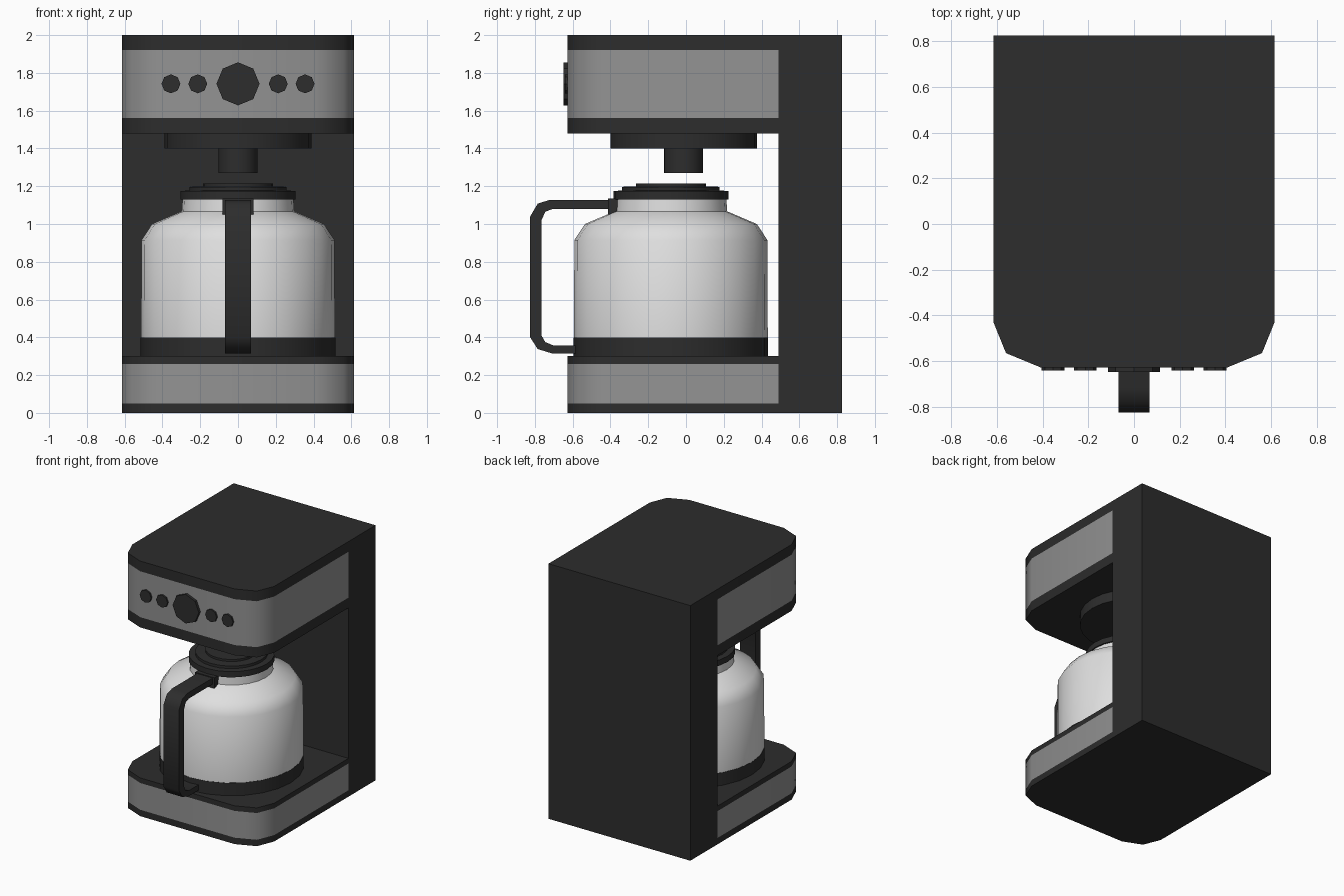
import bpy, bmesh, math
from mathutils import Matrix

if "Cube" in bpy.data.objects:
    bpy.data.objects.remove(bpy.data.objects["Cube"])


def material(name, v):
    m = bpy.data.materials.new(name)
    m.diffuse_color = (v, v, v, 1)
    m.use_nodes = True
    m.node_tree.nodes["Principled BSDF"].inputs["Base Color"].default_value = m.diffuse_color
    return m


DARK = material("black plastic", 0.026)
GREY = material("brushed grey metal", 0.29)
WHITE = material("white carafe", 0.74)


def finish(name, bm, mats, angle=None):
    bmesh.ops.recalc_face_normals(bm, faces=bm.faces)
    me = bpy.data.meshes.new(name)
    bm.to_mesh(me)
    bm.free()
    ob = bpy.data.objects.new(name, me)
    bpy.context.collection.objects.link(ob)
    for m in mats:
        me.materials.append(m)
    if angle:
        bpy.ops.object.select_all(action='DESELECT')
        ob.select_set(True)
        bpy.context.view_layer.objects.active = ob
        bpy.ops.object.shade_smooth_by_angle(angle=math.radians(angle))
    return ob


def box(name, x0, x1, y0, y1, z0, z1):
    bm = bmesh.new()
    bmesh.ops.create_cube(bm, size=1)
    for v in bm.verts:
        v.co = ((x0 + x1) / 2 + v.co.x * (x1 - x0),
                (y0 + y1) / 2 + v.co.y * (y1 - y0),
                (z0 + z1) / 2 + v.co.z * (z1 - z0))
    return finish(name, bm, [DARK])


def lathe(name, profile, cy, mat, n=24):
    bm = bmesh.new()
    rings = [[bm.verts.new((r * math.cos(2 * math.pi * i / n),
                            cy + r * math.sin(2 * math.pi * i / n), z))
              for i in range(n)] for r, z in profile]
    for a, b in zip(rings, rings[1:]):
        for i in range(n):
            bm.faces.new((a[i], a[(i + 1) % n], b[(i + 1) % n], b[i]))
    bm.faces.new(rings[0])
    bm.faces.new(rings[-1])
    return finish(name, bm, [mat], 40)


# Housing blocks: rounded front footprint stacked in height, middle layer grey
half = [(0.615, 0.49), (0.615, -0.43), (0.56, -0.565), (0.41, -0.627)]
FOOT = half + [(-x, y) for x, y in reversed(half)]


def housing(name, zs):
    bm = bmesh.new()
    rings = [[bm.verts.new((x, y, z)) for x, y in FOOT] for z in zs]
    n = len(FOOT)
    for k in range(len(zs) - 1):
        for i in range(n - 1):
            f = bm.faces.new((rings[k][i], rings[k][i + 1],
                              rings[k + 1][i + 1], rings[k + 1][i]))
            f.material_index = 1 if k == 1 else 0
    bm.faces.new(rings[0])
    bm.faces.new(rings[-1])
    finish(name, bm, [DARK, GREY], 50)


housing("base", [0, 0.05, 0.26, 0.30])
housing("head", [1.48, 1.56, 1.92, 2.0])
box("back_column", -0.615, 0.615, 0.49, 0.825, 0, 2)

# Brew basket and spout
lathe("brew_basket", [(0.388, 1.40), (0.388, 1.48)], -0.013, DARK)
lathe("drip_spout", [(0.104, 1.27), (0.104, 1.40)], -0.013, DARK)

# Carafe
CY = -0.08
lathe("carafe_foot", [(0.515, 0.30), (0.515, 0.40)], CY, DARK)
lathe("carafe_body", [(0.513, 0.40), (0.511, 0.915), (0.455, 1.0),
                      (0.298, 1.067), (0.294, 1.13)], CY, WHITE)
lathe("carafe_lid", [(0.305, 1.13), (0.305, 1.175), (0.258, 1.177), (0.258, 1.197),
                     (0.186, 1.199), (0.186, 1.215)], CY, DARK)

# Handle: outer and inner outlines in the side plane
outer = [(-0.36, 1.128), (-0.72, 1.128), (-0.785, 1.108), (-0.825, 1.04),
         (-0.825, 0.40), (-0.785, 0.338), (-0.71, 0.315), (-0.57, 0.315)]
inner = [(-0.36, 1.08), (-0.705, 1.08), (-0.745, 1.065), (-0.765, 1.02),
         (-0.765, 0.41), (-0.745, 0.375), (-0.705, 0.358), (-0.57, 0.358)]
bm = bmesh.new()
secs = [[bm.verts.new((x, *p)) for p, x in
         ((o, -0.068), (o, 0.068), (i, 0.068), (i, -0.068))]
        for o, i in zip(outer, inner)]
for a, b in zip(secs, secs[1:]):
    for k in range(4):
        bm.faces.new((a[k], a[(k + 1) % 4], b[(k + 1) % 4], b[k]))
bm.faces.new(secs[0])
bm.faces.new(secs[-1])
finish("carafe_handle", bm, [DARK], 45)
box("handle_clip", -0.083, 0.083, -0.412, -0.35, 1.05, 1.134)

# Control knobs: octagons on the front panel
for name, x, r, y in [("main_dial", 0, 0.114, -0.648)] + [
        ("button", s * d, 0.05, -0.640) for s in (-1, 1) for d in (0.213, 0.355)]:
    bm = bmesh.new()
    bmesh.ops.create_cone(bm, cap_ends=True, segments=8, radius1=r, radius2=r,
                          depth=-0.60 - y,
                          matrix=Matrix.Translation((x, (y - 0.60) / 2, 1.742))
                          @ Matrix.Rotation(math.pi / 2, 4, 'X'))
    finish(name, bm, [DARK])
